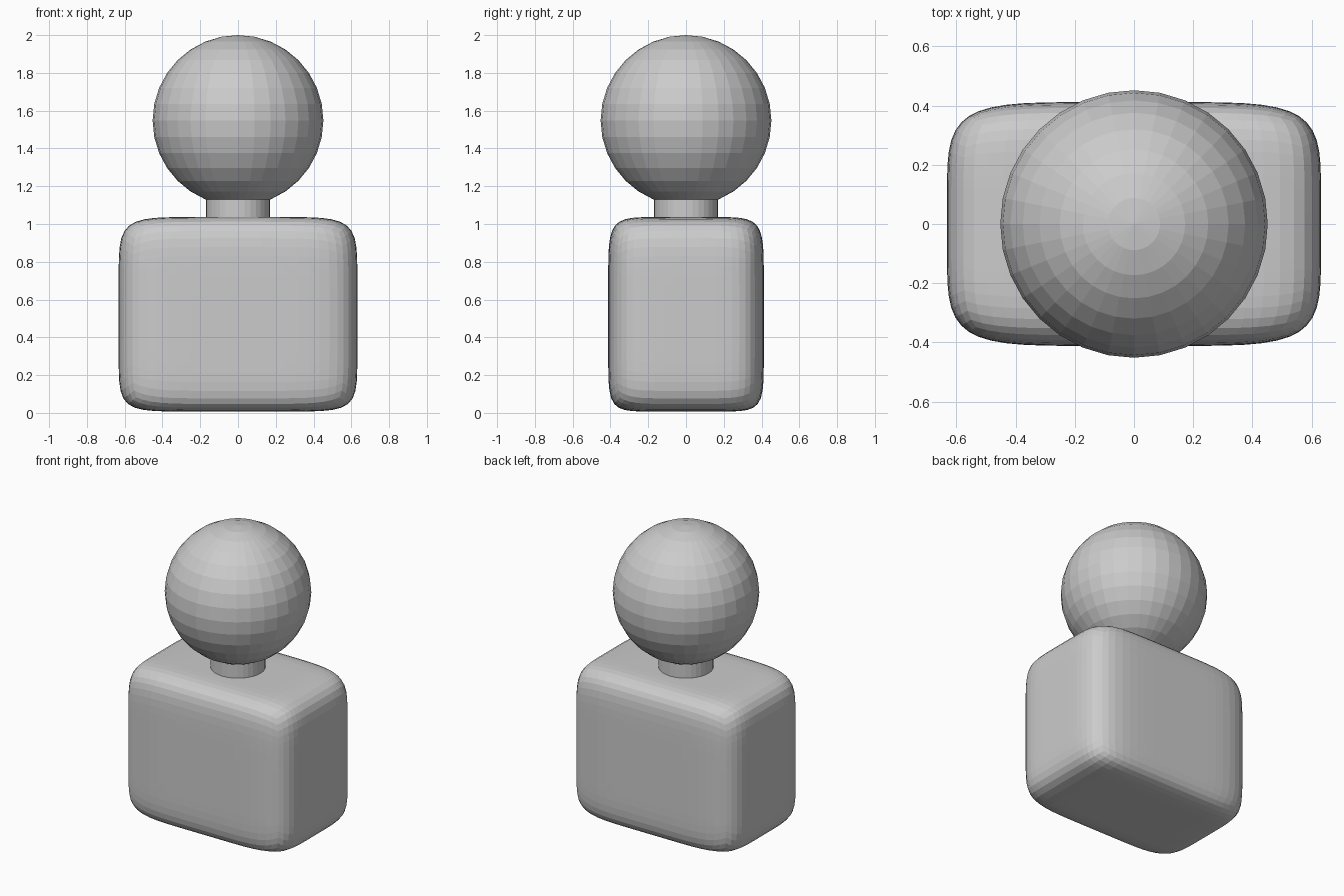
import bpy, bmesh
from mathutils import Vector

if "Cube" in bpy.data.objects:
    bpy.data.objects.remove(bpy.data.objects["Cube"])

# Body: soft box, a subdivided cube pushed onto a squarish superellipsoid
HALF = Vector((0.632, 0.412, 0.515))
CENTRE_Z = 0.522
PLAN_EXP = 5.6


def soften(co):
    x, y, z = (abs(c) for c in co)
    side_exp = 7.5 if co.z > 0 else 8.5
    plan = (x ** PLAN_EXP + y ** PLAN_EXP) ** (1 / PLAN_EXP)
    length = (plan ** side_exp + z ** side_exp) ** (1 / side_exp)
    p = co / length
    return Vector((p.x * HALF.x, p.y * HALF.y, p.z * HALF.z + CENTRE_Z))


bm = bmesh.new()
bmesh.ops.create_cube(bm, size=2)
bmesh.ops.subdivide_edges(bm, edges=bm.edges[:], cuts=19, use_grid_fill=True)
for v in bm.verts:
    v.co = soften(v.co)
bmesh.ops.recalc_face_normals(bm, faces=bm.faces[:])
mesh = bpy.data.meshes.new("body")
bm.to_mesh(mesh)
bm.free()
bpy.context.collection.objects.link(bpy.data.objects.new("body", mesh))

# Neck
bpy.ops.mesh.primitive_cylinder_add(vertices=32, radius=0.17, depth=0.25,
                                    location=(0, 0, 1.07))
bpy.context.object.name = "neck"

# Head
bpy.ops.mesh.primitive_uv_sphere_add(segments=32, ring_count=16, radius=0.452,
                                     location=(0, 0, 1.548))
bpy.context.object.name = "head"
